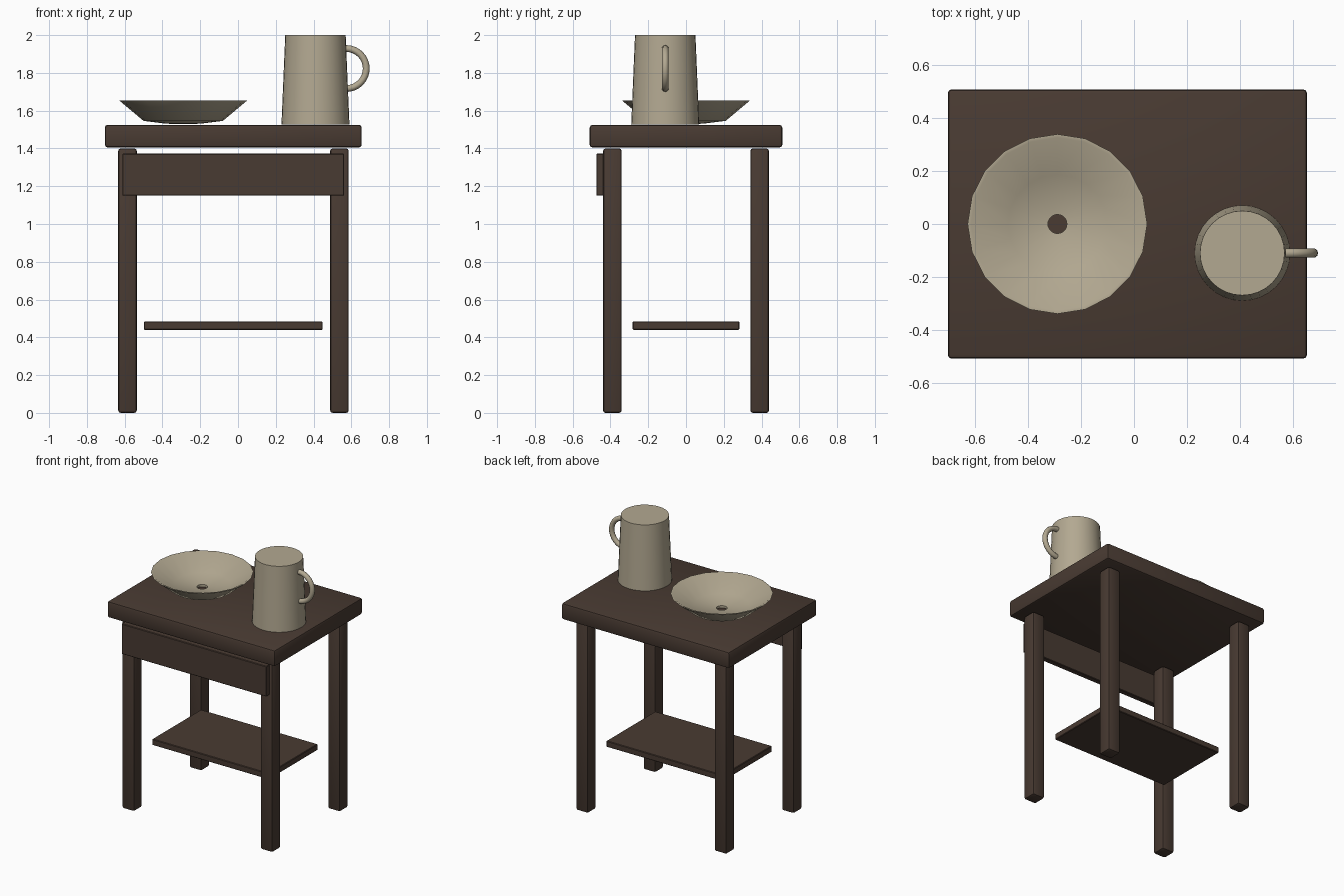
import bpy, bmesh, math
from mathutils import Vector

if "Cube" in bpy.data.objects:
    bpy.data.objects.remove(bpy.data.objects["Cube"])


def material(name, rgb):
    m = bpy.data.materials.new(name)
    m.diffuse_color = (*rgb, 1)
    m.use_nodes = True
    m.node_tree.nodes["Principled BSDF"].inputs["Base Color"].default_value = m.diffuse_color
    return m


WOOD = material("dark brown wood", (0.066, 0.043, 0.032))
CLAY = material("beige pottery", (0.45, 0.395, 0.285))


def finish(name, bm, mat, angle=35):
    bmesh.ops.recalc_face_normals(bm, faces=bm.faces)
    me = bpy.data.meshes.new(name)
    bm.to_mesh(me)
    bm.free()
    me.materials.append(mat)
    ob = bpy.data.objects.new(name, me)
    bpy.context.collection.objects.link(ob)
    bpy.ops.object.select_all(action='DESELECT')
    ob.select_set(True)
    bpy.context.view_layer.objects.active = ob
    bpy.ops.object.shade_smooth_by_angle(angle=math.radians(angle))
    return ob


def box(name, lo, hi, bevel, segments=2):
    lo, hi = Vector(lo), Vector(hi)
    bm = bmesh.new()
    bmesh.ops.create_cube(bm, size=1)
    for v in bm.verts:
        v.co = Vector(c * s for c, s in zip(v.co, hi - lo)) + (lo + hi) / 2
    bmesh.ops.bevel(bm, geom=bm.edges[:], offset=bevel, segments=segments,
                    profile=0.5, affect='EDGES')
    return finish(name, bm, WOOD)


def lathe(name, profile, cx, cy, sides, closed, mat):
    bm = bmesh.new()
    rings = []
    for r, z in profile:
        rings.append([bm.verts.new((cx + r * math.cos(2 * math.pi * i / sides),
                                    cy + r * math.sin(2 * math.pi * i / sides), z))
                      for i in range(sides)])
    pairs = list(zip(rings, rings[1:]))
    if closed:
        pairs.append((rings[-1], rings[0]))
    else:
        bm.faces.new(rings[0])
        bm.faces.new(rings[-1])
    for a, b in pairs:
        for i in range(sides):
            j = (i + 1) % sides
            bm.faces.new((a[i], a[j], b[j], b[i]))
    return finish(name, bm, mat)


# Table
box("tabletop", (-0.705, -0.51, 1.405), (0.655, 0.51, 1.525), 0.015)
for side, x in (("left", -0.585), ("right", 0.537)):
    for end, y in (("front", -0.39), ("back", 0.39)):
        box(f"{end}_{side}_leg", (x - 0.049, y - 0.049, 0), (x + 0.049, y + 0.049, 1.4), 0.013)
box("drawer_front", (-0.612, -0.475, 1.15), (0.562, -0.435, 1.372), 0.004, 1)
box("lower_shelf", (-0.498, -0.283, 0.44), (0.448, 0.283, 0.484), 0.004, 1)

# Wash basin with an open drain in the middle
lathe("basin", [(0.036, 1.53), (0.09, 1.531), (0.21, 1.546), (0.34, 1.655),
                (0.327, 1.655), (0.187, 1.565), (0.036, 1.547)], -0.29, 0, 20, True, CLAY)

# Pitcher body
PX, PY = 0.41, -0.11
lathe("pitcher", [(0.18, 1.526), (0.16, 2.0)], PX, PY, 32, False, CLAY)

# Pitcher handle: half ring swept around
bm = bmesh.new()
R, r, n, m = 0.106, 0.018, 16, 10
rings = []
for i in range(n + 1):
    a = -math.pi / 2 + math.pi * i / n
    ring = []
    for k in range(m):
        t = 2 * math.pi * k / m
        d = R + r * math.cos(t)
        ring.append(bm.verts.new((0.573 + d * math.cos(a), PY + r * math.sin(t),
                                  1.823 + d * math.sin(a))))
    rings.append(ring)
for a, b in zip(rings, rings[1:]):
    for k in range(m):
        j = (k + 1) % m
        bm.faces.new((a[k], a[j], b[j], b[k]))
bm.faces.new(rings[0])
bm.faces.new(rings[-1])
finish("pitcher_handle", bm, CLAY, 50)
